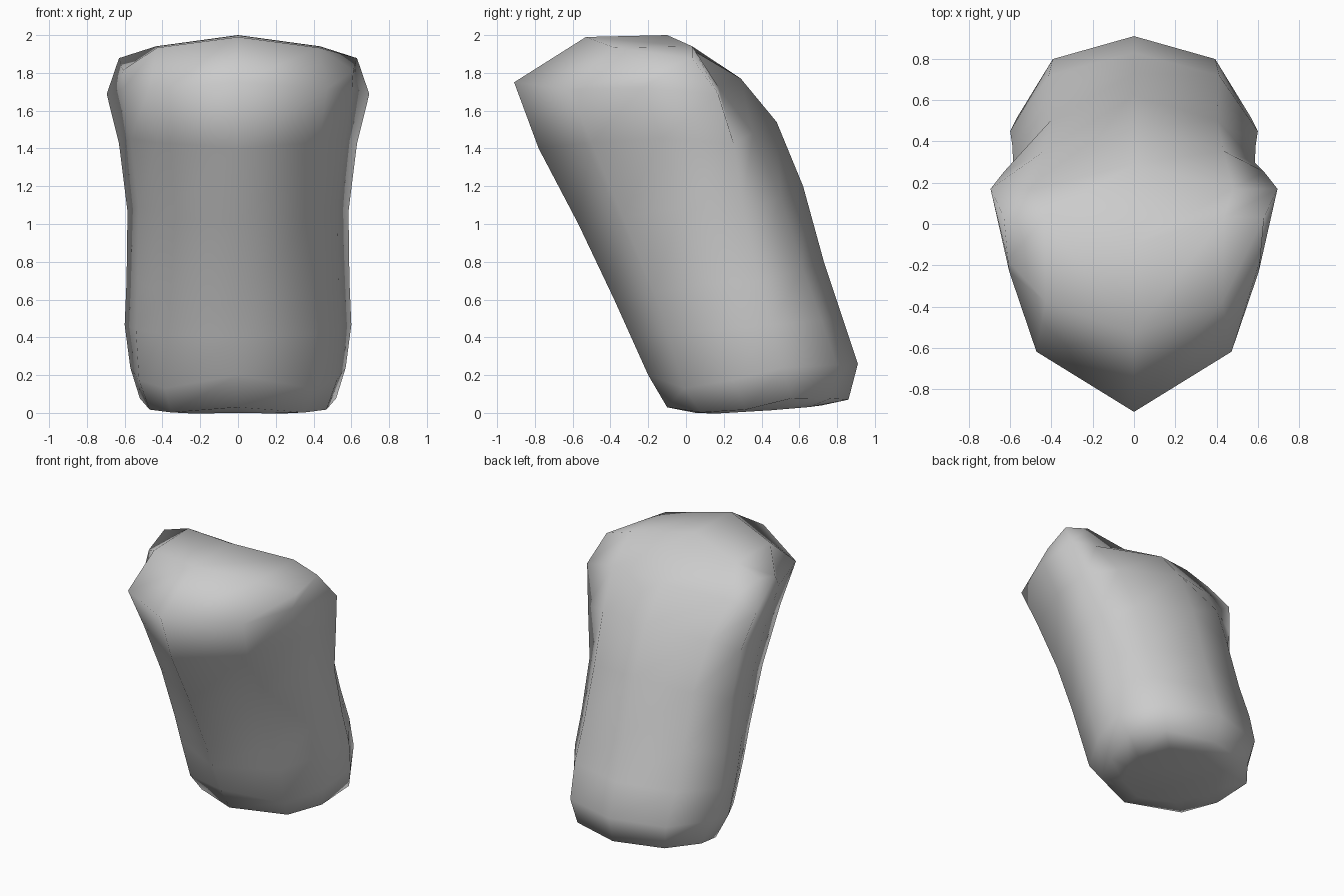
import bpy

cube = bpy.data.objects.get("Cube")
if cube:
    bpy.data.objects.remove(cube, do_unlink=True)

# One plain grey for the whole body
grey = bpy.data.materials.new("plain grey")
grey.use_nodes = True
colour = (0.6, 0.6, 0.6, 1)
grey.diffuse_color = colour
grey.node_tree.nodes["Principled BSDF"].inputs["Base Color"].default_value = colour

# Rings from bottom to top: front y, front z, back y, back z, half width,
# side position, side drop, corner drop, flank width, flank drop
RINGS = [
    (0.05, 0.0, 0.72, 0.04, 0.34, 0.6, 0.01, 0.01, 0.9, 0.01),
    (-0.1, 0.03, 0.86, 0.07, 0.52, 0.69, -0.02, 0.035, 0.9, 0.03),
    (-0.2, 0.2, 0.91, 0.26, 0.57, 0.64, 0.0, 0.08, 0.92, 0.05),
    (-0.29, 0.4, 0.83, 0.5, 0.6, 0.66, 0.0, 0.0, 0.9, 0.0),
    (-0.38, 0.6, 0.73, 0.8, 0.59, 0.69, 0.04, 0.0, 0.9, 0.0),
    (-0.57, 1.0, 0.62, 1.2, 0.585, 0.73, 0.08, 0.0, 0.9, 0.0),
    (-0.78, 1.4, 0.48, 1.54, 0.63, 0.82, 0.09, 0.0, 0.9, 0.02),
    (-0.91, 1.75, 0.29, 1.77, 0.695, 0.9, 0.08, 0.04, 0.87, 0.04),
    (-0.53, 1.99, -0.1, 2.0, 0.63, 1.31, 0.125, 0.06, 0.97, 0.185),
]


def ring_points(yf, zf, yb, zb, w, side, side_drop, corner_drop, flank, flank_drop):
    """Ten-sided cross-section, front point first, left side then right."""
    half = [(0, 0, 0),
            (0.68, 0.27 * side, corner_drop),
            (flank, 0.63 * side, flank_drop),
            (1, side, side_drop),
            (0.69, max(0.9, side), side_drop / 2),
            (0, 1, 0)]
    loop = half + [(-x, t, d) for x, t, d in reversed(half[1:-1])]
    return [(x * w, yf + t * (yb - yf), zf + t * (zb - zf) - d)
            for x, t, d in loop]


verts, faces = [], []
for ring in RINGS:
    verts += ring_points(*ring)

# Side walls between neighbouring rings
n = 10
for r in range(len(RINGS) - 1):
    for i in range(n):
        j = (i + 1) % n
        faces.append((r * n + i, r * n + j, (r + 1) * n + j, (r + 1) * n + i))

# Flat underside, and a domed top split along its ridge
faces.append(tuple(reversed(range(n))))
top = (len(RINGS) - 1) * n
for patch in ((0, 1, 4, 5), (1, 2, 3, 4), (0, 5, 6, 9), (6, 7, 8, 9)):
    faces.append(tuple(top + i for i in patch))

mesh = bpy.data.meshes.new("leaning_body")
mesh.from_pydata(verts, [], faces)
mesh.materials.append(grey)
mesh.shade_smooth()
body = bpy.data.objects.new("leaning_body", mesh)
bpy.context.collection.objects.link(body)
